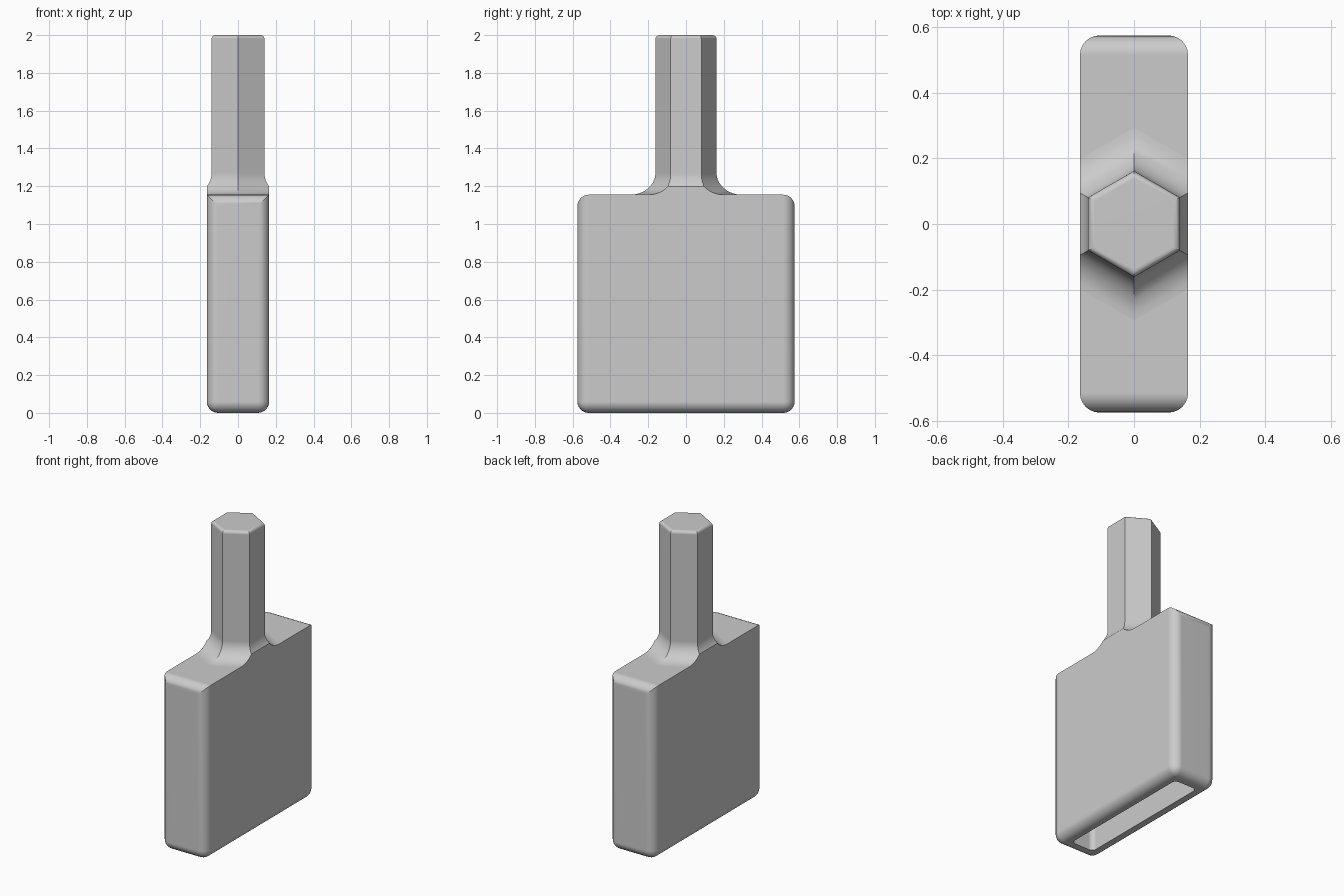
import bpy, bmesh, math
from mathutils import Vector, Matrix

if "Cube" in bpy.data.objects:
    bpy.data.objects.remove(bpy.data.objects["Cube"], do_unlink=True)

HALF_X, HALF_Y, BODY_TOP, TOP = 0.165, 0.575, 1.155, 2.0

grey = bpy.data.materials.new("plain_grey")
grey.use_nodes = True
grey.diffuse_color = (0.6, 0.6, 0.6, 1)
grey.node_tree.nodes["Principled BSDF"].inputs["Base Color"].default_value = (0.6, 0.6, 0.6, 1)


def make_object(name, bm):
    bmesh.ops.recalc_face_normals(bm, faces=bm.faces)
    mesh = bpy.data.meshes.new(name)
    bm.to_mesh(mesh)
    bm.free()
    mesh.materials.append(grey)
    obj = bpy.data.objects.new(name, mesh)
    bpy.context.collection.objects.link(obj)
    return obj


def rounded_box(name, hx, hy, z0, z1, radius, rounded):
    """Box whose edges are rounded where rounded(direction, midpoint) holds."""
    bm = bmesh.new()
    bmesh.ops.create_cube(bm, size=2)
    for v in bm.verts:
        v.co = (v.co.x * hx, v.co.y * hy, z1 if v.co.z > 0 else z0)
    edges = []
    for e in bm.edges:
        a, b = (v.co for v in e.verts)
        if rounded((b - a).normalized(), (a + b) / 2):
            edges.append(e)
    bmesh.ops.bevel(bm, geom=edges, offset=radius, segments=6, profile=0.5,
                    affect='EDGES', clamp_overlap=True)
    return make_object(name, bm)


def shade(obj):
    bpy.ops.object.select_all(action='DESELECT')
    obj.select_set(True)
    bpy.context.view_layer.objects.active = obj
    bpy.ops.object.shade_smooth_by_angle(angle=math.radians(30))
    obj.modifiers.new("even_normals", 'WEIGHTED_NORMAL').keep_sharp = True


# Block: all edges rounded except the two long top ones
body = rounded_box("socket_body", HALF_X, HALF_Y, 0, BODY_TOP, 0.06,
                   lambda d, m: not (abs(d.y) > 0.9 and m.z > 0.5))

# Deep slot open at the bottom
cutter = rounded_box("slot_cutter", 0.083, 0.485, -0.2, 1.0, 0.03,
                     lambda d, m: abs(d.z) > 0.9)
cutter.hide_render = True
cutter.hide_viewport = True
cut = body.modifiers.new("slot", 'BOOLEAN')
cut.operation = 'DIFFERENCE'
cut.solver = 'EXACT'
cut.object = cutter
shade(body)

# Hexagonal shank: rings of (apothem, height) with flared foot and rounded tip
FLAT, FLARE, TIP = 0.14, 0.115, 0.02
rings = []
for i in range(11):
    a = math.pi / 2 * i / 10
    rings.append((FLAT + FLARE * (1 - math.sin(a)), BODY_TOP + FLARE * (1 - math.cos(a))))
for i in range(5):
    a = math.pi / 2 * i / 4
    rings.append((FLAT - TIP * (1 - math.cos(a)), TOP - TIP * (1 - math.sin(a))))

bm = bmesh.new()
loops = []
for apothem, z in rings:
    r = apothem / math.cos(math.pi / 6)
    loops.append([bm.verts.new(Matrix.Rotation(math.pi / 3 * k, 3, 'Z') @ Vector((0, r, z)))
                  for k in range(6)])
for low, high in zip(loops, loops[1:]):
    for k in range(6):
        n = (k + 1) % 6
        bm.faces.new((low[k], low[n], high[n], high[k]))
bm.faces.new(loops[0])
bm.faces.new(loops[-1])

# Trim the flare flush with the block's sides
for side in (-1, 1):
    geom = bm.verts[:] + bm.edges[:] + bm.faces[:]
    res = bmesh.ops.bisect_plane(bm, geom=geom, plane_co=(side * HALF_X, 0, 0),
                                 plane_no=(side, 0, 0), clear_outer=True)
    rim = [e for e in res["geom_cut"] if isinstance(e, bmesh.types.BMEdge)]
    bmesh.ops.holes_fill(bm, edges=rim)
bmesh.ops.recalc_face_normals(bm, faces=bm.faces)
foot = [f for f in bm.faces if f.normal.z < -0.9]
bmesh.ops.delete(bm, geom=foot, context='FACES_ONLY')
shank = make_object("hex_shank", bm)
shade(shank)
